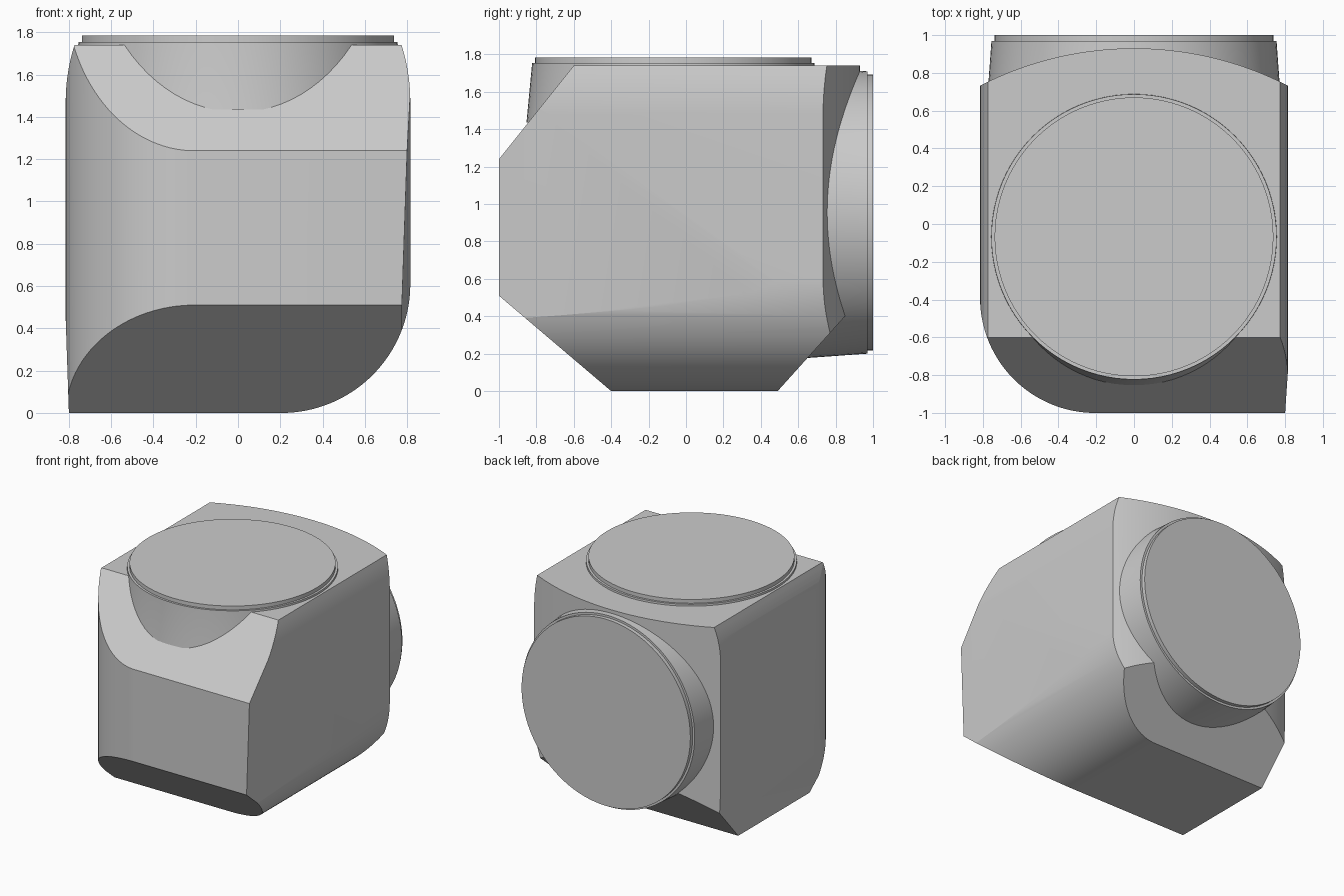
import bpy, bmesh, math
from mathutils import Vector, Matrix

cube = bpy.data.objects.get("Cube")
if cube:
    bpy.data.objects.remove(cube, do_unlink=True)

grey = bpy.data.materials.new("light_grey")
grey.use_nodes = True
colour = (0.6, 0.6, 0.6, 1)
grey.diffuse_color = colour
grey.node_tree.nodes["Principled BSDF"].inputs["Base Color"].default_value = colour


def finish(bm, name, angle):
    bmesh.ops.recalc_face_normals(bm, faces=bm.faces)
    mesh = bpy.data.meshes.new(name)
    bm.to_mesh(mesh)
    bm.free()
    mesh.materials.append(grey)
    obj = bpy.data.objects.new(name, mesh)
    bpy.context.collection.objects.link(obj)
    bpy.ops.object.select_all(action="DESELECT")
    obj.select_set(True)
    bpy.context.view_layer.objects.active = obj
    bpy.ops.object.shade_smooth_by_angle(angle=math.radians(angle))
    return obj


def cut(bm, point, normal):
    """Slice away everything beyond a plane and cap the opening."""
    geom = bm.verts[:] + bm.edges[:] + bm.faces[:]
    bmesh.ops.bisect_plane(bm, geom=geom, dist=1e-5, plane_co=point,
                           plane_no=normal, clear_outer=True)
    rim = [e for e in bm.edges if e.is_boundary]
    if rim:
        bmesh.ops.edgeloop_fill(bm, edges=rim)


def round_off(bm, centre, radius, u, v, start, end, steps):
    """Round a region with planes tangent to an arc in the u, v plane."""
    for i in range(steps):
        a = math.radians(start + (end - start) * (i + 0.5) / steps)
        n = Vector(u) * math.cos(a) + Vector(v) * math.sin(a)
        cut(bm, Vector(centre) + n * radius, n)


def disc(name, profile, matrix):
    """Revolve a radius, height profile into a capped plug."""
    bm = bmesh.new()
    verts = [bm.verts.new((r, 0, h)) for r, h in profile]
    edges = [bm.edges.new(pair) for pair in zip(verts, verts[1:])]
    bmesh.ops.spin(bm, geom=verts + edges, cent=(0, 0, 0), axis=(0, 0, 1),
                   angle=math.tau, steps=96)
    bmesh.ops.remove_doubles(bm, verts=bm.verts, dist=1e-4)
    bmesh.ops.transform(bm, matrix=matrix, verts=bm.verts)
    return finish(bm, name, 30)


# Housing block
X, Y, Z = (1, 0, 0), (0, 1, 0), (0, 0, 1)
HALF, TOP = 0.815, 1.74
body = bmesh.new()
bmesh.ops.create_cube(body, size=1, matrix=Matrix.Translation((0, 0, TOP / 2))
                      @ Matrix.Diagonal((2 * HALF, 2, TOP, 1)))

# Large rounded edges: front right upright and lower left
r = 0.61
round_off(body, (r - HALF, r - 1, 0), r, X, Y, 180, 270, 32)
round_off(body, (HALF - r, 0, r), r, X, Z, -90, 0, 32)

# Bowed back and softened upper sides
round_off(body, (0, -0.85, 0), 1.78, X, Y, 60, 120, 40)
for side in (1, -1):
    round_off(body, (side * (HALF - 0.9), 0, 1.47), 0.9,
              (side, 0, 0), Z, 0, 20, 8)

# Slight draft on the sides
cut(body, (0.8, -1, 1.24), (1, -0.025, -0.034))
cut(body, (-0.8, 0, 0), (-1, 0, -0.034))

# Front top, front bottom and back bottom chamfers
cut(body, (0, -1, 1.24), (0, -0.5, 0.4))
cut(body, (0, -1, 0.51), (0, -0.51, -0.6))
cut(body, (0, 0.49, 0), (0, 0.4, -0.36))
finish(body, "housing", 15)

# Stepped round caps on the top and back
disc("top_cap",
     [(0, -0.35), (0.785, -0.35), (0.755, -0.035), (0.755, -0.03),
      (0.738, -0.03), (0.738, 0), (0, 0)],
     Matrix.Translation((0, -0.068, 1.785)))
disc("back_cap",
     [(0, -0.38), (0.78, -0.38), (0.755, -0.035), (0.755, -0.03),
      (0.738, -0.03), (0.738, 0), (0, 0)],
     Matrix.Translation((0, 1, 0.955)) @ Matrix.Rotation(-math.pi / 2, 4, "X"))
